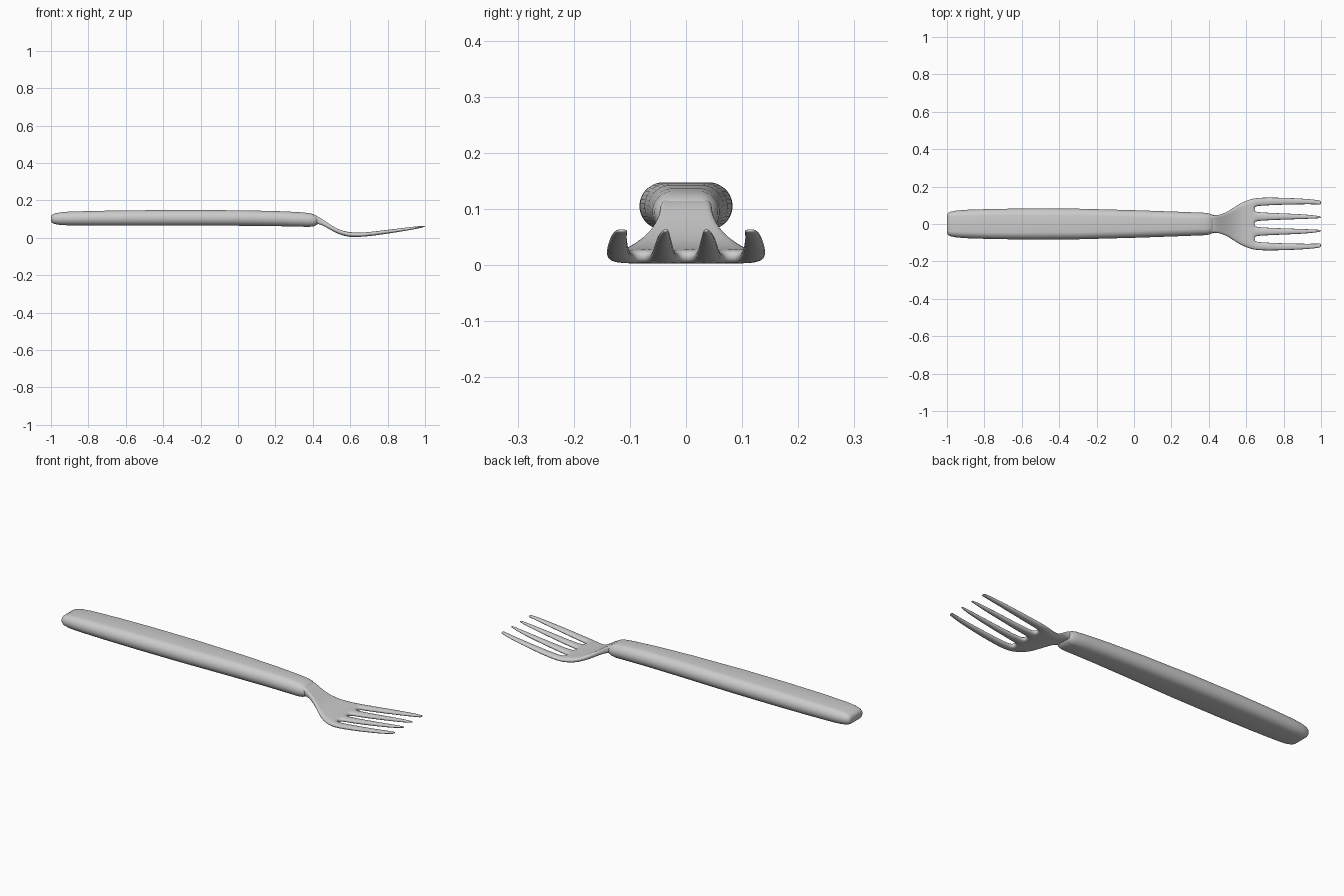
import bpy, bmesh, math

if "Cube" in bpy.data.objects:
    bpy.data.objects.remove(bpy.data.objects["Cube"])


def finish(name, bm, levels=0):
    bmesh.ops.recalc_face_normals(bm, faces=bm.faces)
    mesh = bpy.data.meshes.new(name)
    bm.to_mesh(mesh)
    bm.free()
    for p in mesh.polygons:
        p.use_smooth = True
    ob = bpy.data.objects.new(name, mesh)
    bpy.context.collection.objects.link(ob)
    if levels:
        mod = ob.modifiers.new("Smooth", 'SUBSURF')
        mod.levels = mod.render_levels = levels
    return ob


# Handle: lofted stadium sections (x, half width, bottom z, top z)
sections = [(-1.0, .048, .088, .114), (-.995, .058, .08, .122), (-.98, .066, .073, .13),
            (-.95, .072, .068, .136), (-.9, .076, .066, .14), (-.75, .081, .065, .144),
            (-.55, .083, .064, .147), (-.3, .082, .064, .148), (0, .074, .064, .147),
            (.2, .067, .062, .143), (.33, .062, .059, .137), (.38, .06, .058, .132),
            (.405, .056, .061, .126), (.42, .049, .068, .117), (.43, .038, .078, .107)]
bm = bmesh.new()
rings = []
N = 32
for x, w, z0, z1 in sections:
    h, zc = (z1 - z0) / 2, (z0 + z1) / 2
    ring = []
    for i in range(N):
        a = 2 * math.pi * (i + .5) / N
        c = math.cos(a)
        y = math.copysign(w - h, c) + h * c
        ring.append(bm.verts.new((x, y, zc + h * math.sin(a))))
    rings.append(ring)
for r, s in zip(rings, rings[1:]):
    for i in range(N):
        j = (i + 1) % N
        bm.faces.new((r[i], r[j], s[j], s[i]))
bm.faces.new(rings[0])
bm.faces.new(rings[-1])
finish("handle", bm)

# Head: sheet of strips with the slots left open, thickened and subdivided
# rows: x, half width, slot half width, centre z, thickness
rows = [(.40, .048, .012, .1, .044), (.43, .047, .012, .094, .038), (.46, .05, .012, .077, .03),
        (.50, .066, .012, .052, .026), (.54, .094, .012, .031, .025), (.58, .118, .012, .019, .025),
        (.62, .133, .012, .0155, .025), (.645, .139, .012, .0155, .024), (.67, .142, .015, .017, .024),
        (.71, .143, .018, .0205, .024), (.8, .142, .022, .032, .022), (.9, .137, .026, .046, .018),
        (.96, .132, .03, .055, .014), (.99, .127, .0335, .06, .009), (1.0, .124, .036, .0615, .006)]
SLOT_ROW = 7
bm = bmesh.new()
grid = []
thickness = {}
for x, w, g, z, t in rows:
    k = min(1, w / .139)
    half = [g * k, (.08 - g) * k, (.08 + g) * k, w]
    row = []
    for y in [-v for v in reversed(half)] + half:
        row.append(bm.verts.new((x, y, z + t / 2)))
    thickness[round(x, 3)] = t
    grid.append(row)
for i in range(len(grid) - 1):
    for j in range(7):
        if j % 2 and i >= SLOT_ROW:
            continue
        bm.faces.new((grid[i][j], grid[i][j + 1], grid[i + 1][j + 1], grid[i + 1][j]))
ext = bmesh.ops.extrude_face_region(bm, geom=bm.faces[:], use_keep_orig=True)
for v in ext["geom"]:
    if isinstance(v, bmesh.types.BMVert):
        v.co.z -= thickness[round(v.co.x, 3)]
finish("fork_head", bm, 2)
